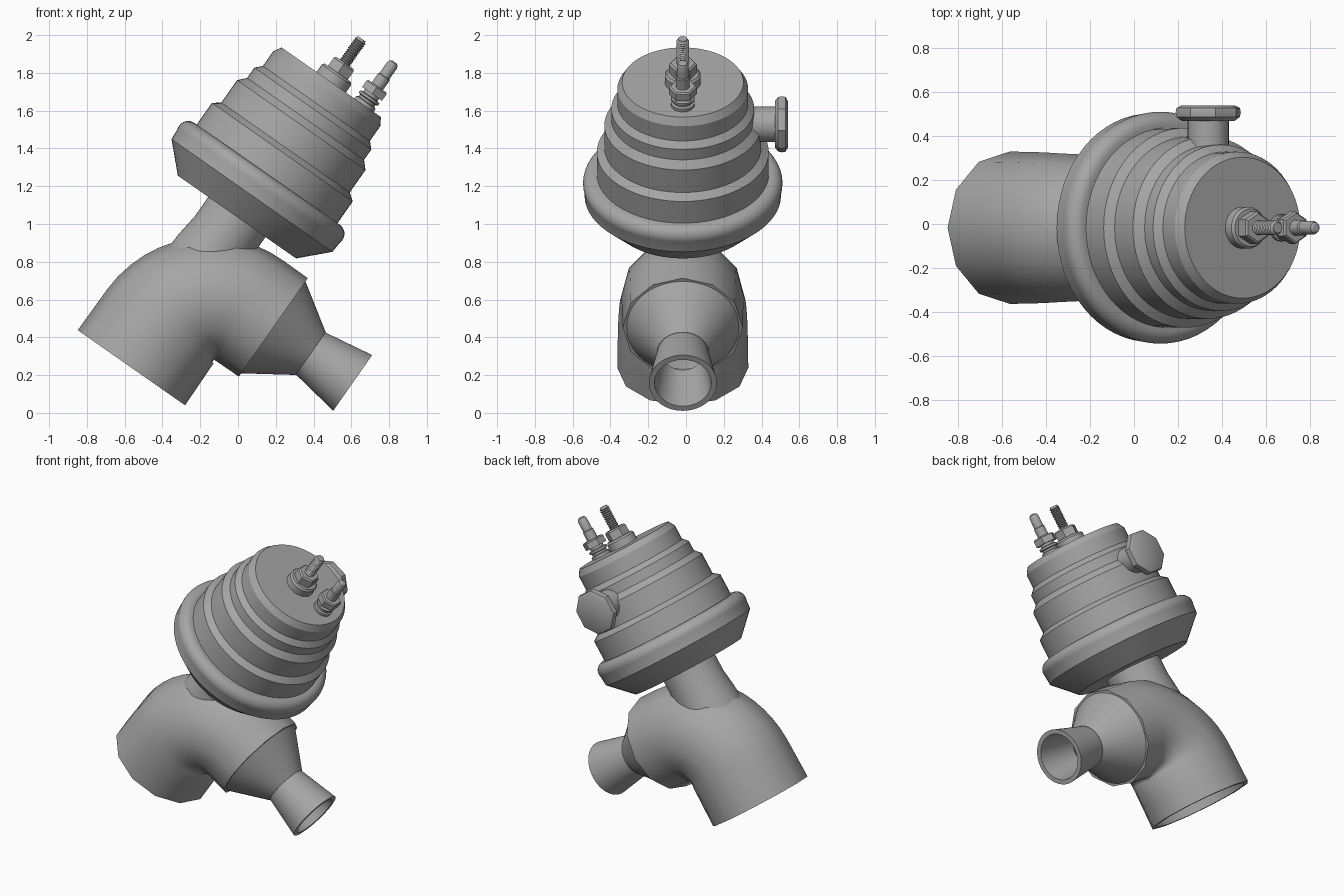
import bpy
import bmesh
from math import pi, sin, cos, radians
from mathutils import Matrix, Vector

if "Cube" in bpy.data.objects:
    bpy.data.objects.remove(bpy.data.objects["Cube"])

# One plain grey for the whole valve
grey = bpy.data.materials.new("plain_grey")
grey.use_nodes = True
colour = (0.38, 0.38, 0.38, 1)
grey.diffuse_color = colour
grey.node_tree.nodes["Principled BSDF"].inputs["Base Color"].default_value = colour

# The valve is built upright, then leaned over as a whole
LEAN = Matrix.Translation((-0.491, -0.017, 0.344)) @ Matrix.Rotation(radians(35), 4, "Y")
ALONG_X = Matrix.Rotation(pi / 2, 4, "Y")
ALONG_Y = Matrix.Rotation(-pi / 2, 4, "X")


def finish(name, bm, place=Matrix(), angle=30):
    bmesh.ops.recalc_face_normals(bm, faces=bm.faces)
    mesh = bpy.data.meshes.new(name)
    bm.transform(LEAN @ place)
    bm.to_mesh(mesh)
    bm.free()
    mesh.materials.append(grey)
    obj = bpy.data.objects.new(name, mesh)
    bpy.context.collection.objects.link(obj)
    bpy.ops.object.select_all(action="DESELECT")
    obj.select_set(True)
    bpy.context.view_layer.objects.active = obj
    bpy.ops.object.shade_smooth_by_angle(angle=radians(angle))
    return obj


def bridge(bm, rings):
    for a, b in zip(rings, rings[1:]):
        n = len(a)
        for i in range(n):
            j = (i + 1) % n
            bm.faces.new((a[i], a[j], b[j], b[i]))


def lathe(name, profile, sides=64, place=Matrix(), tube=False, turn=0, angle=30):
    """Revolve (radius, height) points; cap the ends, or close the loop for a tube."""
    bm = bmesh.new()
    rings = []
    for r, h in profile:
        steps = [2 * pi * i / sides + turn for i in range(sides)]
        rings.append([bm.verts.new((r * cos(a), r * sin(a), h)) for a in steps])
    if tube:
        bridge(bm, rings + rings[:1])
    else:
        bridge(bm, rings)
        bm.faces.new(rings[0])
        bm.faces.new(rings[-1])
    return finish(name, bm, place, angle)


# Actuator head: stepped, tapering drum
lathe("actuator_drum", [
    (0.40, 1.05), (0.455, 1.10), (0.455, 1.265), (0.415, 1.295), (0.415, 1.44),
    (0.378, 1.48), (0.378, 1.547), (0.346, 1.58), (0.346, 1.675), (0.321, 1.717)])

# Wide rounded collar with a tapered underside
collar = [(0.382, 0.846), (0.520, 0.985)]
collar += [(0.47 + 0.058 * cos(a), 1.065 + 0.06 * sin(a))
           for a in [radians(d) for d in range(-20, 91, 11)]]
lathe("collar", collar + [(0.43, 1.125)])

# Neck between the head and the elbow
lathe("neck", [(0.205, 0.52), (0.20, 0.60), (0.185, 0.72), (0.185, 0.87)])

# Elbow body: coarse pipe swept from the open inlet round to the outlet
SIDES, BEND = 12, 0.338
pivot = Vector((BEND, 0, 0.14))
path = [(Vector((0, 0, -0.128)), 0), (Vector((0, 0, 0)), 0)]
for k in range(13):
    a = pi / 2 * k / 12
    path.append((pivot + Vector((-cos(a), 0, sin(a))) * BEND, a))
path.append((Vector((0.493, 0, pivot.z + BEND)), pi / 2))


def sweep(bm, sides, start, end):
    rings = []
    for k, (centre, a) in enumerate(path):
        r = start + (end - start) * k / (len(path) - 1)
        out = Vector((-cos(a), 0, sin(a)))
        steps = [2 * pi * i / sides for i in range(sides)]
        rings.append([bm.verts.new(centre + out * r * cos(t) + Vector((0, r * sin(t), 0)))
                      for t in steps])
    bridge(bm, rings)
    return rings


bm = bmesh.new()
outer = sweep(bm, SIDES, 0.347, 0.318)
inner = sweep(bm, SIDES, 0.317, 0.288)
for end in (0, -1):
    bridge(bm, [outer[end], inner[end]])
finish("elbow_body", bm, angle=50)

# Reducer cone and flared outlet pipe, both hollow
outlet = Matrix.Translation((0, 0, pivot.z + BEND)) @ ALONG_X
lathe("reducer", [(0.302, 0.485), (0.138, 0.735), (0.112, 0.735), (0.272, 0.485)],
      place=outlet, tube=True)
lathe("outlet_pipe", [(0.135, 0.728), (0.180, 1.006), (0.150, 1.006), (0.110, 0.728)],
      place=outlet, tube=True)

# Side port with an eight-sided knob at the back
side = Matrix.Translation((0, 0, 1.445)) @ ALONG_Y
lathe("side_port", [(0.094, 0.34), (0.094, 0.50)], 32, side)
lathe("side_knob", [(0.125, 0.487), (0.148, 0.505), (0.152, 0.525), (0.148, 0.545),
                    (0.125, 0.557)], 8, side, turn=pi / 8)

# Central fitting: washer, hex nut and threaded rod
lathe("centre_washer", [(0.095, 1.70), (0.095, 1.765), (0.085, 1.778)], 40)
lathe("centre_nut", [(0.074, 1.77), (0.074, 1.832), (0.064, 1.842)], 6, turn=pi / 6)
thread = [(0.026, 1.83)]
for k in range(12):
    h = 1.845 + k * 0.0125
    thread += [(0.034, h), (0.027, h + 0.00625)]
lathe("threaded_rod", thread + [(0.024, 1.998)], 16)

# Offset fitting: grooved base, hex nut and smooth pin
offset = Matrix.Translation((0.212, 0, 0))
lathe("offset_base", [(0.062, 1.70), (0.062, 1.735), (0.05, 1.74), (0.05, 1.752),
                      (0.062, 1.757), (0.062, 1.77), (0.045, 1.775), (0.045, 1.80)],
      32, offset)
lathe("offset_nut", [(0.074, 1.79), (0.074, 1.832), (0.066, 1.84)], 6, offset, turn=pi / 6)
lathe("smooth_pin", [(0.036, 1.83), (0.036, 1.90), (0.031, 1.905), (0.031, 1.975),
                     (0.025, 1.99), (0.014, 1.997)], 24, offset)
